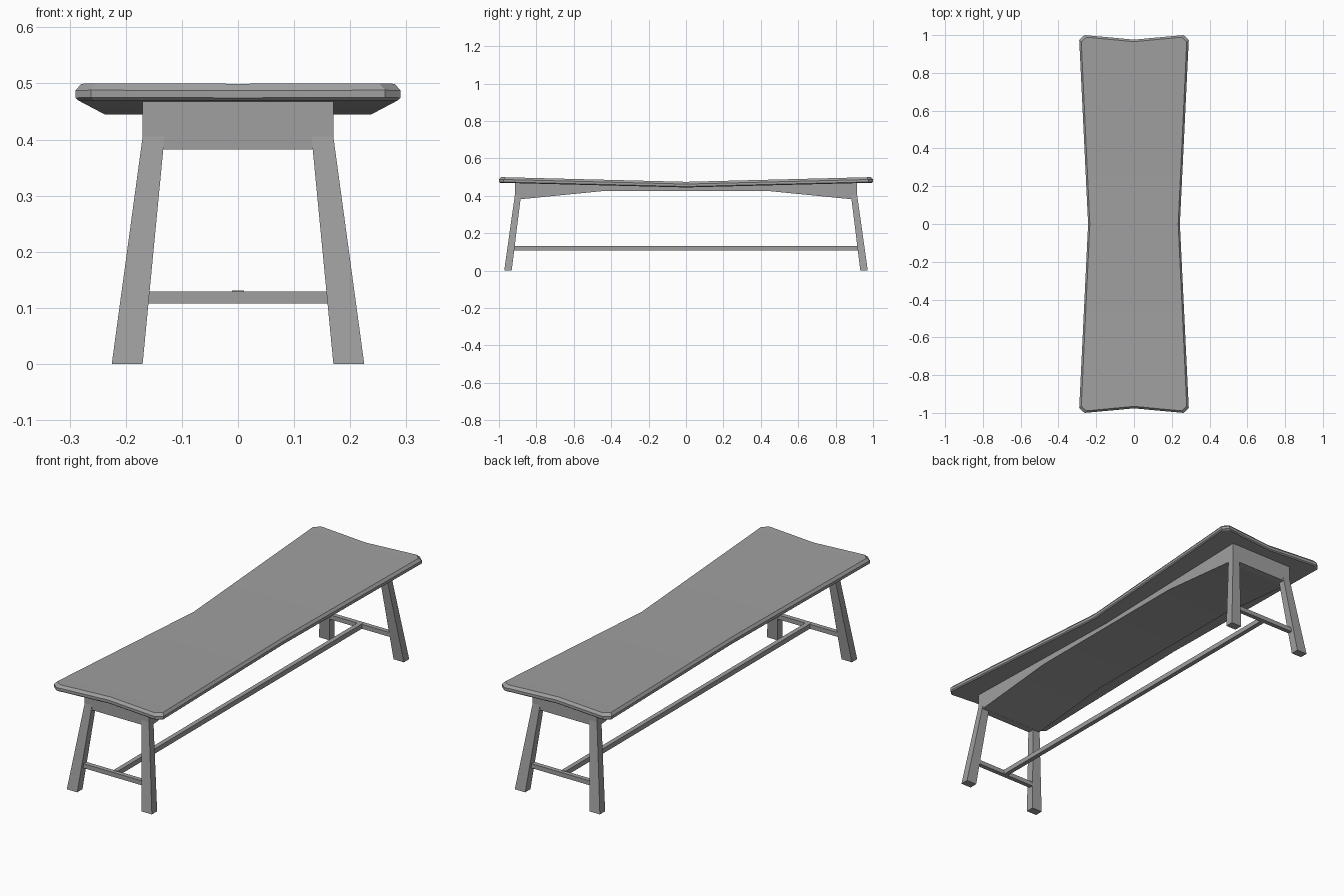
import bpy, bmesh, math

cube = bpy.data.objects.get("Cube")
if cube:
    bpy.data.objects.remove(cube, do_unlink=True)

GREY = (0.35, 0.35, 0.35, 1)
mat = bpy.data.materials.new("grey_wood")
mat.use_nodes = True
mat.diffuse_color = GREY
mat.node_tree.nodes["Principled BSDF"].inputs["Base Color"].default_value = GREY


def finish(name, bm, smooth=False):
    bmesh.ops.recalc_face_normals(bm, faces=bm.faces)
    mesh = bpy.data.meshes.new(name)
    bm.to_mesh(mesh)
    bm.free()
    mesh.materials.append(mat)
    ob = bpy.data.objects.new(name, mesh)
    bpy.context.collection.objects.link(ob)
    if smooth:
        bpy.ops.object.select_all(action='DESELECT')
        ob.select_set(True)
        bpy.context.view_layer.objects.active = ob
        bpy.ops.object.shade_smooth_by_angle(angle=math.radians(25))
    return ob


def loft(name, rings, smooth=False, caps=True):
    """Join equal-length rings of points; the caps close both ends."""
    bm = bmesh.new()
    loops = [[bm.verts.new(p) for p in r] for r in rings]
    n = len(loops[0])
    for a, b in zip(loops, loops[1:]):
        for i in range(n):
            j = (i + 1) % n
            bm.faces.new((a[i], a[j], b[j], b[i]))
    for loop in (loops[0], loops[-1]):
        if caps:
            bm.faces.new(loop)
        else:  # two halves folded along the waist
            h = n // 2
            bm.faces.new(loop[:h + 1])
            bm.faces.new(loop[h:] + loop[:1])
    return finish(name, bm, smooth)


def rect(x0, x1, y0, y1, z):
    return [(x0, y0, z), (x1, y0, z), (x1, y1, z), (x0, y1, z)]


def box(name, x0, x1, y0, y1, z0, z1):
    return loft(name, [rect(x0, x1, y0, y1, z0), rect(x0, x1, y0, y1, z1)])


# Seat: waisted outline, dipped toward the middle, with chamfered rim
half = [(0.243, 0), (0.29, 0.975), (0.262, 1), (0, 0.976), (-0.262, 1), (-0.29, 0.975)]
outline = half + [(-x, -y) for x, y in half]


def seat_ring(inset, z):
    return [(x * (1 - inset / 0.29), y * (1 - inset), z - 0.025 * (1 - abs(y)))
            for x, y in outline]


loft("seat", [seat_ring(0.006, 0.47), seat_ring(0, 0.475),
              seat_ring(0, 0.488), seat_ring(0.011, 0.5)], True, caps=False)

# Solid apron block with an arched underside
under = [(-0.885, 0.382), (-0.45, 0.425), (0.45, 0.425), (0.885, 0.382)]
upper = [(0.885, 0.472), (0, 0.45), (-0.885, 0.472)]
loft("apron", [[(x, y, z) for y, z in under + upper] for x in (-0.17, 0.17)], True)

for sy, end in ((-1, "front"), (1, "back")):
    box(end + "_apron", -0.135, 0.135, *sorted((sy * 0.88, sy * 0.915)), 0.382, 0.472)
    box(end + "_stretcher", -0.165, 0.165, *sorted((sy * 0.92, sy * 0.942)), 0.108, 0.129)
    # Splayed, tapering legs with upright tops
    for sx, side in ((-1, "right"), (1, "left")):
        sections = [rect(sx * 0.17, sx * 0.225, sy * 0.932, sy * 0.972, 0),
                    rect(sx * 0.131, sx * 0.17, sy * 0.882, sy * 0.915, 0.405),
                    rect(sx * 0.131, sx * 0.17, sy * 0.882, sy * 0.915, 0.472)]
        loft(f"{end}_{side}_leg", sections)

# Long stretcher between the two end stretchers
box("long_stretcher", -0.011, 0.011, -0.925, 0.925, 0.108, 0.131)
